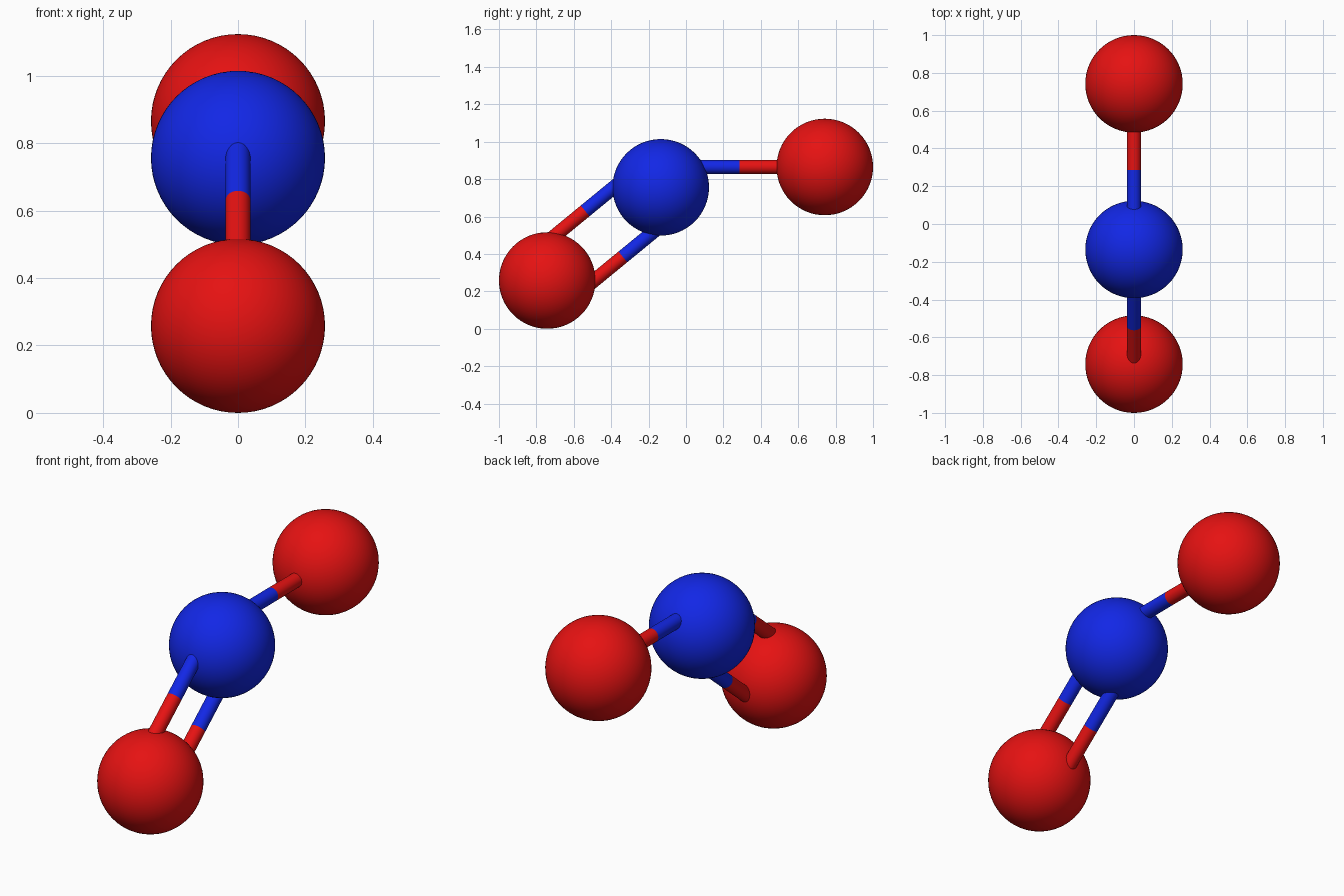
import bpy, math
from mathutils import Vector

if "Cube" in bpy.data.objects:
    bpy.data.objects.remove(bpy.data.objects["Cube"])


def material(name, rgb):
    m = bpy.data.materials.new(name)
    m.diffuse_color = (*rgb, 1)
    m.use_nodes = True
    m.node_tree.nodes["Principled BSDF"].inputs["Base Color"].default_value = m.diffuse_color
    return m


RED = material("red", (0.79, 0.006, 0.006))
BLUE = material("blue", (0.006, 0.02, 0.79))
BALL_R, ROD_R = 0.258, 0.037


def finish(name, mat):
    ob = bpy.context.object
    ob.name = name
    ob.data.materials.append(mat)
    bpy.ops.object.shade_smooth_by_angle(angle=math.radians(40))


def ball(name, centre, mat):
    bpy.ops.mesh.primitive_uv_sphere_add(segments=64, ring_count=32,
                                         radius=BALL_R, location=centre)
    finish(name, mat)


def half_rod(name, a, b, mat):
    d = b - a
    bpy.ops.mesh.primitive_cylinder_add(vertices=32, radius=ROD_R, depth=d.length,
                                        location=(a + b) / 2,
                                        rotation=d.to_track_quat('Z', 'Y').to_euler())
    finish(name, mat)


def rod(name, red_end, split, blue_end):
    half_rod(name + "_red_half", red_end, split, RED)
    half_rod(name + "_blue_half", split, blue_end, BLUE)


# Balls
front = Vector((0, -0.742, 0.258))
middle = Vector((0, -0.135, 0.756))
back = Vector((0, 0.742, 0.865))
ball("front_ball", front, RED)
ball("middle_ball", middle, BLUE)
ball("back_ball", back, RED)

# Pair of parallel rods joining the front and middle balls
along = (middle - front).normalized()
side = Vector((0, -along.z, along.y))
for label, s in (("upper", 1), ("lower", -1)):
    off = side * 0.159 * s
    rod(label + "_rod", front + off, (front + middle) / 2 + off, middle + off)

# Single level rod joining the middle and back balls
rod("back_rod", back, Vector((0, 0.287, 0.865)), Vector((0, -0.03, 0.865)))
